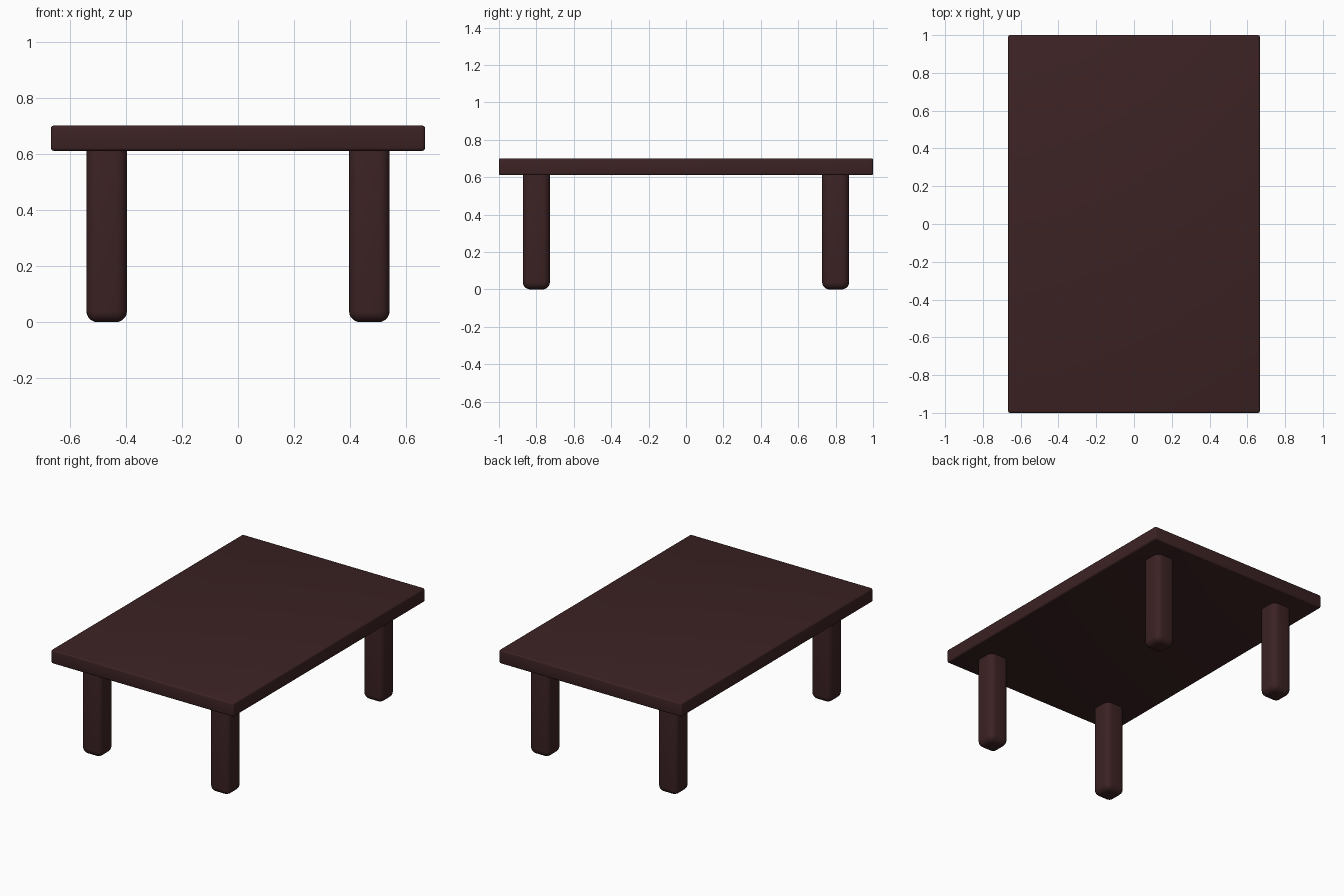
import bpy

if "Cube" in bpy.data.objects:
    bpy.data.objects.remove(bpy.data.objects["Cube"])

wood = bpy.data.materials.new("dark brown wood")
wood.diffuse_color = (0.045, 0.016, 0.017, 1)
wood.use_nodes = True
wood.node_tree.nodes["Principled BSDF"].inputs["Base Color"].default_value = wood.diffuse_color


def rounded_box(name, center, size, radius, segments):
    """Box with rounded edges and smooth shading."""
    bpy.ops.mesh.primitive_cube_add(size=1, location=center)
    ob = bpy.context.object
    ob.name = name
    ob.scale = size
    bpy.ops.object.transform_apply(location=False, rotation=False, scale=True)
    ob.data.materials.append(wood)
    bevel = ob.modifiers.new("rounded edges", 'BEVEL')
    bevel.width = radius
    bevel.segments = segments
    bpy.ops.object.modifier_apply(modifier=bevel.name)
    bpy.ops.object.shade_smooth_by_angle(angle=0.7)
    return ob


# Tabletop slab
rounded_box("tabletop", (0, 0, 0.656), (1.333, 2.0, 0.09), 0.01, 3)

# Four legs, their tops sunk into the slab
for side, x in (("left", -0.468), ("right", 0.468)):
    for end, y in (("front", -0.8), ("back", 0.8)):
        rounded_box(f"{end}_{side}_leg", (x, y, 0.335), (0.145, 0.145, 0.67), 0.04, 5)
